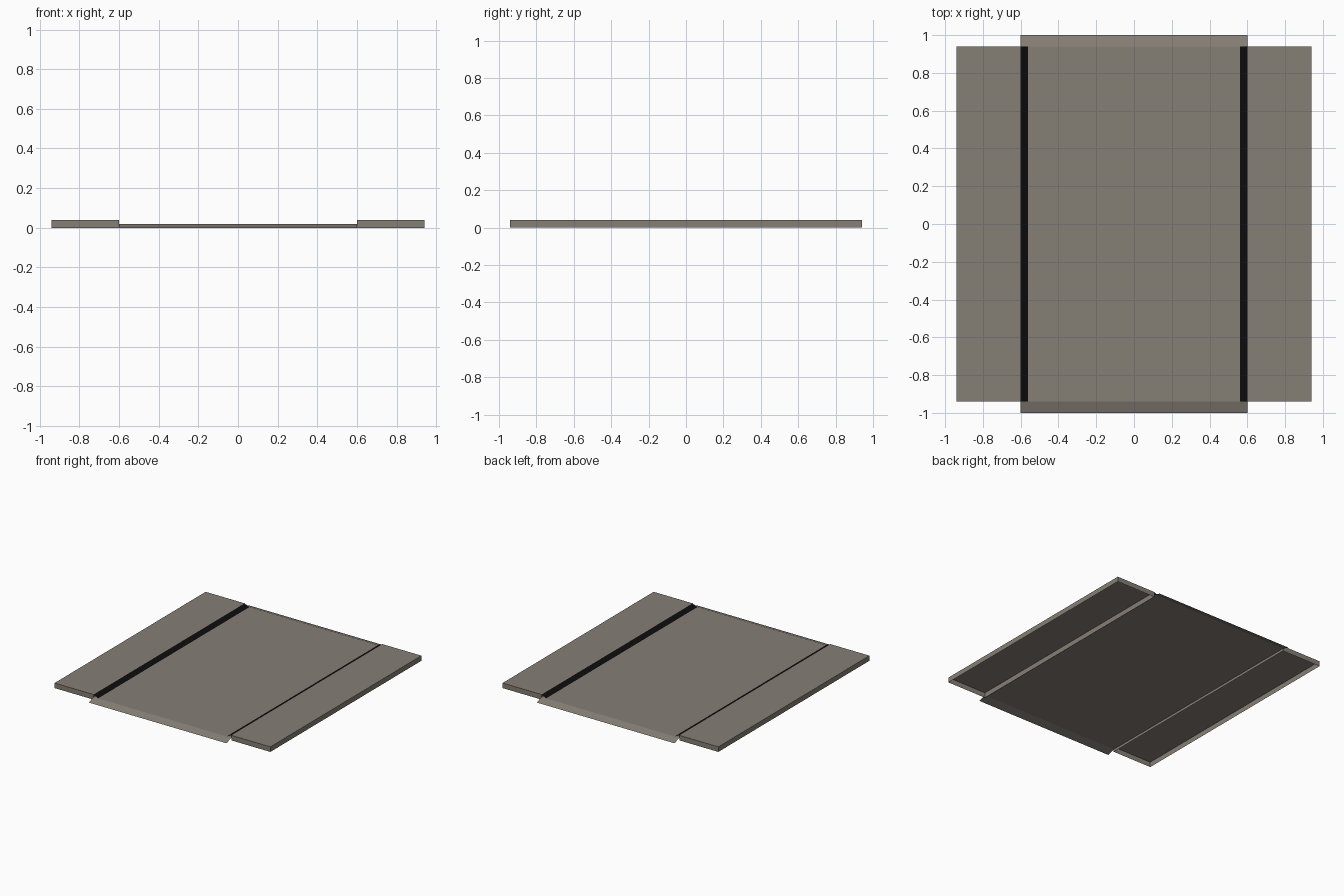
import bpy

if "Cube" in bpy.data.objects:
    bpy.data.objects.remove(bpy.data.objects["Cube"])


def material(name, rgb):
    m = bpy.data.materials.new(name)
    m.diffuse_color = (*rgb, 1)
    m.use_nodes = True
    m.node_tree.nodes["Principled BSDF"].inputs["Base Color"].default_value = m.diffuse_color
    return m


GREY = material("warm_grey", (0.235, 0.210, 0.178))
BLACK = material("black", (0.004, 0.004, 0.004))

ROAD_X, EDGE, END = 0.60, 0.94, 1.00
ROAD_Z, WALK_Z, CURB_W = 0.02, 0.04, 0.04


def mesh_object(name, verts, faces, mat):
    me = bpy.data.meshes.new(name)
    me.from_pydata(verts, [], faces)
    me.materials.append(mat)
    me.update()
    ob = bpy.data.objects.new(name, me)
    bpy.context.collection.objects.link(ob)
    return ob


def mirror_x(ob):
    ob.modifiers.new("mirror", 'MIRROR').use_axis[0] = True


# road sheet: flat middle with a ramp down to the ground at each end
profile = [(-END, 0), (-EDGE, ROAD_Z), (EDGE, ROAD_Z), (END, 0)]
verts = [(x, y, z) for y, z in profile for x in (-ROAD_X, ROAD_X)]
faces = [(i, i + 1, i + 3, i + 2) for i in (0, 2, 4)]
mesh_object("road", verts, faces, GREY)

# raised side slabs, open underneath
verts = [(x, y, z) for z in (0, WALK_Z)
         for x, y in ((ROAD_X, -EDGE), (EDGE, -EDGE), (EDGE, EDGE), (ROAD_X, EDGE))]
faces = [(i, (i + 1) % 4, (i + 1) % 4 + 4, i + 4) for i in range(4)] + [(4, 5, 6, 7)]
mirror_x(mesh_object("sidewalk", verts, faces, GREY))

# black sloped curb strips from the slab top down to the road
inner, lift = ROAD_X - CURB_W, 0.0008
verts = [(inner, -EDGE, ROAD_Z + lift), (ROAD_X, -EDGE, WALK_Z),
         (ROAD_X, EDGE, WALK_Z), (inner, EDGE, ROAD_Z + lift)]
mirror_x(mesh_object("curb_strip", verts, [(0, 1, 2, 3)], BLACK))
